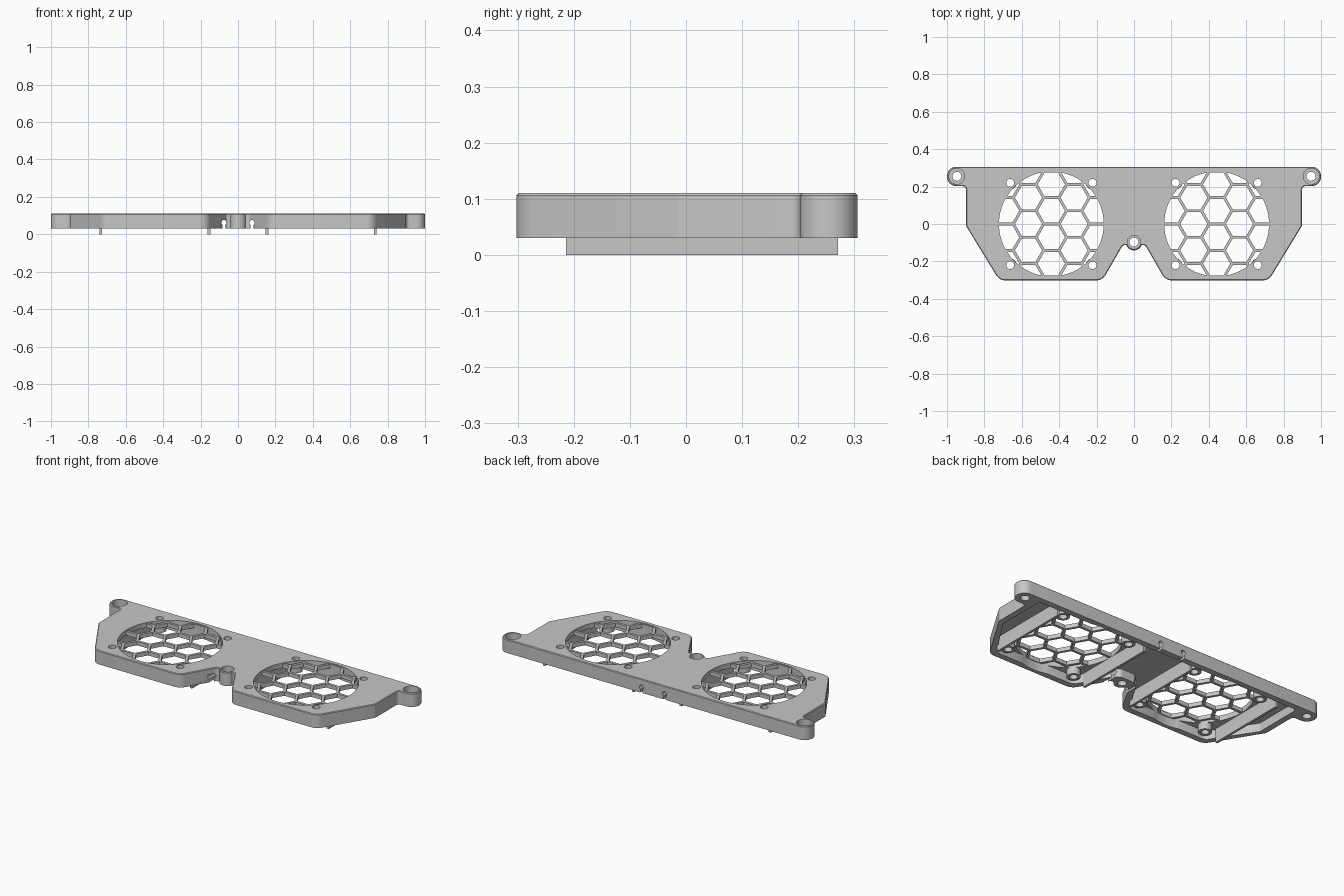
import bpy, bmesh, math
from mathutils import Vector

cube = bpy.data.objects.get("Cube")
if cube:
    bpy.data.objects.remove(cube, do_unlink=True)

GREY = (0.57, 0.57, 0.57, 1)
mat = bpy.data.materials.new("matte grey")
mat.use_nodes = True
mat.diffuse_color = GREY
mat.node_tree.nodes["Principled BSDF"].inputs["Base Color"].default_value = GREY

BOTTOM, FLOOR, TOP = 0.03, 0.08, 0.11
FAN_X, FAN_R, SCREW = 0.442, 0.28, 0.22


def rounded(corners, steps=8):
    """Outline with each corner (x, y, radius) replaced by an arc."""
    out = []
    n = len(corners)
    for i, (x, y, r) in enumerate(corners):
        p = Vector((x, y))
        a = (Vector(corners[i - 1][:2]) - p).normalized()
        b = (Vector(corners[(i + 1) % n][:2]) - p).normalized()
        half = a.angle(b) / 2
        centre = p + (a + b).normalized() * (r / math.sin(half))
        start = (p + a * (r / math.tan(half)) - centre).normalized()
        end = (p + b * (r / math.tan(half)) - centre).normalized()
        sweep = start.angle(end)
        for k in range(steps + 1):
            t = k / steps
            spoke = start * math.sin((1 - t) * sweep) + end * math.sin(t * sweep)
            out.append(centre + spoke * (r / math.sin(sweep)))
    return out


def mirrored(half):
    return rounded(half + [(-x, y, r) for x, y, r in reversed(half)])


def circle(x, y, r, n=48):
    return [Vector((x + r * math.cos(math.tau * k / n),
                    y + r * math.sin(math.tau * k / n))) for k in range(n)]


def prism(name, outlines, z0, z1, chamfer=0):
    """Extrude flat outlines from z0 to z1, with an optional chamfered top edge."""
    bm = bmesh.new()
    for pts in outlines:
        face = bm.faces.new([bm.verts.new((p.x, p.y, z0)) for p in pts])
        # keep the lower cap and build the upper cap from a copy
        top = [bm.verts.new((p.x, p.y, z1)) for p in pts]
        low = list(face.verts)
        bm.faces.new(top)
        for k in range(len(pts)):
            bm.faces.new((low[k - 1], low[k], top[k], top[k - 1]))
    bmesh.ops.recalc_face_normals(bm, faces=bm.faces)
    if chamfer:
        rim = [e for e in bm.edges if all(v.co.z > z1 - 1e-5 for v in e.verts)]
        bmesh.ops.bevel(bm, geom=rim, offset=chamfer, segments=1, affect='EDGES')
    mesh = bpy.data.meshes.new(name)
    bm.to_mesh(mesh)
    bm.free()
    mesh.materials.append(mat)
    ob = bpy.data.objects.new(name, mesh)
    bpy.context.collection.objects.link(ob)
    return ob


def boolean(target, tool, operation='DIFFERENCE'):
    mod = target.modifiers.new("cut", 'BOOLEAN')
    mod.object, mod.operation, mod.solver = tool, operation, 'EXACT'
    bpy.context.view_layer.objects.active = target
    bpy.ops.object.modifier_apply(modifier=mod.name)
    bpy.data.objects.remove(tool, do_unlink=True)


def finish(ob):
    bpy.ops.object.select_all(action='DESELECT')
    ob.select_set(True)
    bpy.context.view_layer.objects.active = ob
    bpy.ops.object.shade_smooth_by_angle(angle=math.radians(30))


# Cover body with mounting ears and a centre boss
outline = mirrored([(1.0, 0.306, 0.05), (1.0, 0.203, 0.05), (0.898, 0.203, 0.02),
                    (0.898, -0.01, 0.03), (0.72, -0.302, 0.06),
                    (0.169, -0.302, 0.06), (0.06, -0.113, 0.02)])
body = prism("cover_body", [outline], BOTTOM, TOP, 0.004)
boolean(body, prism("boss", [circle(0, -0.097, 0.044)], BOTTOM, TOP, 0.004), 'UNION')

# Hollow underside leaving a perimeter wall
pocket = mirrored([(0.863, 0.271, 0.02), (0.863, -0.02, 0.03), (0.70, -0.267, 0.04),
                   (0.189, -0.267, 0.04), (0.088, -0.09, 0.02), (0.045, -0.05, 0.02)])
boolean(body, prism("pocket", [pocket], 0, FLOOR))

# Fan openings and fan screw holes
screws = [(side * FAN_X + i * SCREW, j * SCREW)
          for side in (-1, 1) for i in (-1, 1) for j in (-1, 1)]
boolean(body, prism("openings", [circle(s * FAN_X, 0, FAN_R, 96) for s in (-1, 1)], 0, 0.2))
boolean(body, prism("screw_holes", [circle(x, y, 0.021, 24) for x, y in screws], 0, 0.2))

# Mounting holes with counterbores
mounts = [(-0.947, 0.255, 0.042), (0.947, 0.255, 0.042), (0, -0.097, 0.036)]
boolean(body, prism("bores", [circle(x, y, r, 32) for x, y, r in mounts], 0.065, 0.2))
boolean(body, prism("holes", [circle(x, y, 0.024, 32) for x, y, r in mounts], 0, 0.2))

# Keyhole cable notches through the front and back walls
slot = [Vector(p) for p in ((-0.007, 0), (-0.007, -0.06), (0.007, -0.06), (0.007, 0))]
for x in (-0.075, 0.075):
    for points in (circle(0, 0, 0.014, 24), slot):
        notch = prism("notch", [points], -0.4, 0.4)
        notch.rotation_euler.x = math.pi / 2
        notch.location = (x, 0, 0.062)
        bpy.context.view_layer.update()
        boolean(body, notch)
finish(body)

# Honeycomb guards
PITCH, BAR = 0.141, 0.015
HEX_R = (PITCH - BAR) / math.sqrt(3)
for side, label in ((-1, "right"), (1, "left")):
    cx = side * FAN_X
    guard = prism(label + "_honeycomb_guard", [circle(cx, 0, FAN_R + 0.003, 96)], FLOOR + 0.001, 0.104)
    cells = []
    for col in range(-3, 4):
        for row in range(-3, 4):
            x = col * PITCH * math.sqrt(3) / 2
            y = (row + (0.5 if col % 2 == 0 else 0)) * PITCH
            if math.hypot(x, y) < FAN_R + HEX_R:
                cells.append(circle(cx + x, y, HEX_R, 6))
    boolean(guard, prism("cells", cells, 0, 0.2))
    finish(guard)

    # Duct ribs beside each fan
    for place, x in (("outer", 0.733), ("inner", 0.155)):
        x *= side
        strip = [Vector(p) for p in ((x - 0.007, -0.214), (x + 0.007, -0.214),
                                     (x + 0.007, 0.271), (x - 0.007, 0.271))]
        finish(prism(f"{label}_{place}_rib", [strip], 0, FLOOR + 0.002))

# Screw bosses under the plate
for i, (x, y) in enumerate(screws):
    post = prism(f"screw_boss_{i + 1}", [circle(x, y, 0.036, 32)], 0.04, FLOOR + 0.002)
    boolean(post, prism("bore", [circle(x, y, 0.021, 24)], 0, 0.2))
    finish(post)
